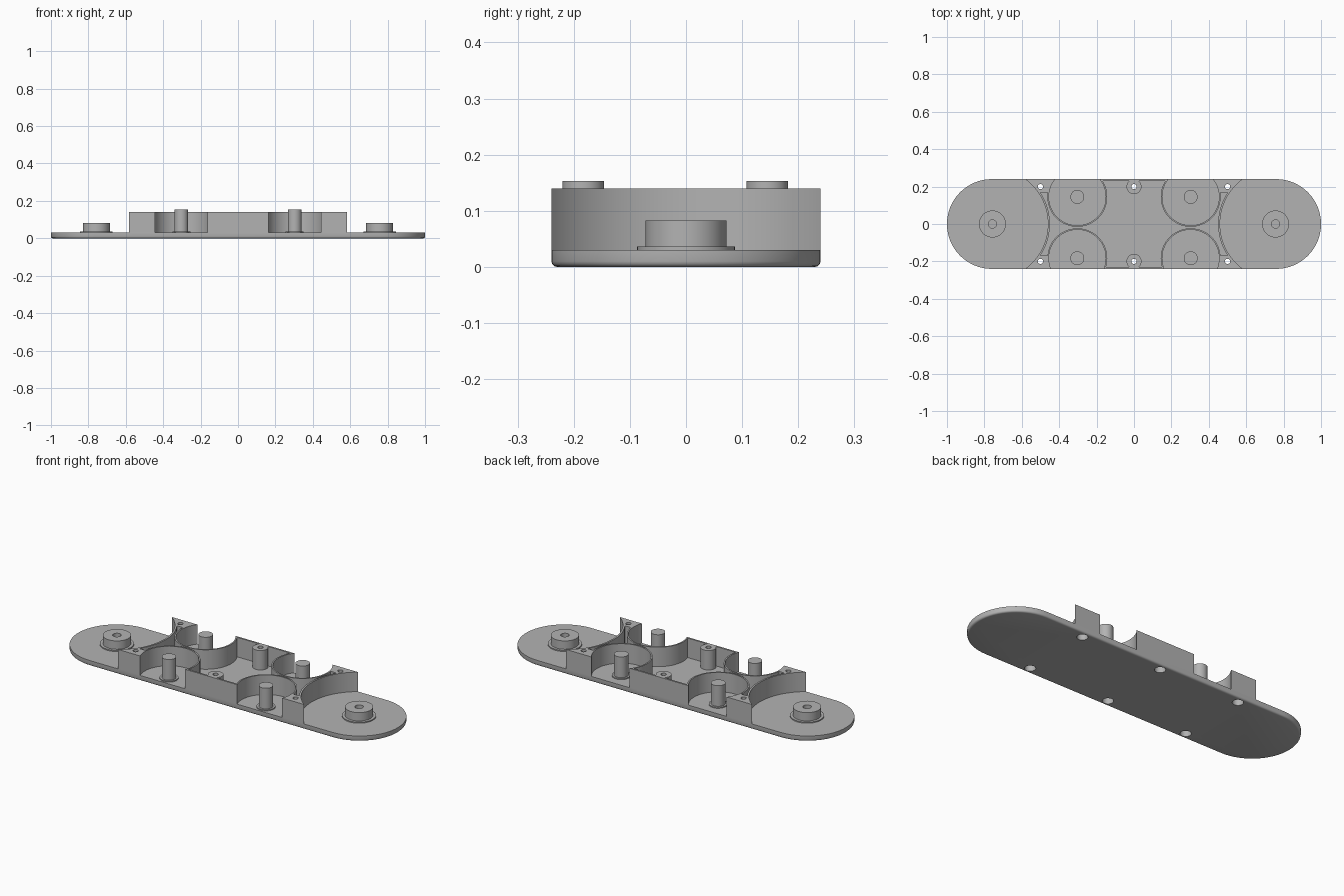
import bpy
import bmesh
import math

if "Cube" in bpy.data.objects:
    bpy.data.objects.remove(bpy.data.objects["Cube"], do_unlink=True)

HALF_L, HALF_W = 1.0, 0.24
FLOOR, WALL_TOP = 0.03, 0.14
HUB_X = 0.757
PIN_X, PIN_BACK, PIN_FRONT = 0.303, 0.145, -0.183
SCREWS = [(x, y) for x in (-0.5, 0, 0.5) for y in (-0.2, 0.2)]
PINS = [(x, y) for x in (-PIN_X, PIN_X) for y in (PIN_FRONT, PIN_BACK)]

grey = bpy.data.materials.new("plain grey")
grey.use_nodes = True
grey.diffuse_color = (0.45, 0.45, 0.45, 1)
grey.node_tree.nodes["Principled BSDF"].inputs["Base Color"].default_value = grey.diffuse_color


def finish(name, bm):
    bmesh.ops.recalc_face_normals(bm, faces=bm.faces)
    mesh = bpy.data.meshes.new(name)
    bm.to_mesh(mesh)
    bm.free()
    mesh.materials.append(grey)
    obj = bpy.data.objects.new(name, mesh)
    bpy.context.collection.objects.link(obj)
    return obj


def loft(name, rings):
    """Closed solid through a stack of matching outlines."""
    bm = bmesh.new()
    loops = [[bm.verts.new(p) for p in ring] for ring in rings]
    n = len(loops[0])
    for a, b in zip(loops, loops[1:]):
        for i in range(n):
            j = (i + 1) % n
            bm.faces.new((a[i], a[j], b[j], b[i]))
    bm.faces.new(loops[0])
    bm.faces.new(loops[-1])
    return finish(name, bm)


def lathe(name, x, y, profile, sides=48):
    """Solid of revolution from (radius, height) pairs."""
    angles = [2 * math.pi * i / sides for i in range(sides)]
    return loft(name, [[(x + r * math.cos(a), y + r * math.sin(a), z) for a in angles]
                       for r, z in profile])


def cylinder(name, x, y, r, z0, z1, sides=48):
    return lathe(name, x, y, [(r, z0), (r, z1)], sides)


def box(name, x0, x1, y0, y1, z0, z1):
    return loft(name, [[(x0, y0, z), (x1, y0, z), (x1, y1, z), (x0, y1, z)] for z in (z0, z1)])


def carve(obj, cutter, operation='DIFFERENCE'):
    mod = obj.modifiers.new("carve", 'BOOLEAN')
    mod.operation = operation
    mod.solver = 'EXACT'
    mod.object = cutter
    bpy.context.view_layer.objects.active = obj
    bpy.ops.object.modifier_apply(modifier=mod.name)
    bpy.data.objects.remove(cutter, do_unlink=True)


def stadium(inset, z):
    r, c, n = HALF_W - inset, HALF_L - HALF_W, 32
    pts = []
    for side in (1, -1):
        for i in range(n + 1):
            a = -math.pi / 2 + math.pi * i / n
            pts.append((side * (c + r * math.cos(a)), side * r * math.sin(a), z))
    return pts


# Base plate with rounded lower edge
plate = loft("base_plate", [stadium(i, z) for i, z in
                            ((0.01, 0), (0.005, 0.0015), (0.0015, 0.005), (0, 0.01), (0, FLOOR))])

# Raised wall block, scooped at the ends and at each pin well
walls = box("chassis_walls", -0.65, 0.65, -HALF_W, HALF_W, FLOOR, WALL_TOP)
for s in (-1, 1):
    carve(walls, cylinder("end_cutter", s * HUB_X, 0, 0.297, 0, 0.2, 128))
for x, y in PINS:
    carve(walls, cylinder("well_cutter", x, y, 0.152, 0, 0.2, 96))

# Central cavity, leaving thin ring walls, screw posts and solid corners
cavity = box("cavity_cutter", -0.55, 0.55, -0.23, 0.23, 0.01, 0.19)
for s in (-1, 1):
    carve(cavity, cylinder("end_wall", s * HUB_X, 0, 0.307, 0, 0.2, 128))
    carve(cavity, cylinder("post", 0, s * 0.2, 0.04, 0, 0.2))
    for t in (-1, 1):
        x0, x1 = sorted((s * 0.4, s * 0.7))
        y0, y1 = sorted((t * 0.168, t * 0.3))
        carve(cavity, box("corner", x0, x1, y0, y1, 0, 0.2))
for x, y in PINS:
    carve(cavity, cylinder("ring_wall", x, y, 0.16, 0, 0.2, 96))
carve(walls, cavity)

# Screw holes, wide from below and narrow on top
for x, y in SCREWS:
    for part in (plate, walls):
        carve(part, lathe("screw_cutter", x, y, [(0.028, -0.05), (0.028, 0.09),
                                                 (0.014, 0.09), (0.014, 0.2)], 32))

# Wheel hubs with a blind hole
hubs = []
for side, x in (("left", HUB_X), ("right", -HUB_X)):
    hubs.append(lathe("hub_" + side, x, 0, [
        (0.087, FLOOR), (0.087, 0.036), (0.072, 0.036), (0.072, 0.083),
        (0.022, 0.083), (0.022, 0.035)], 64))

# Upright pins with a small foot collar
pins = []
for x, y in PINS:
    name = "pin_" + ("front_" if y < 0 else "back_") + ("left" if x > 0 else "right")
    pins.append(lathe(name, x, y, [(0.048, FLOOR), (0.048, 0.036), (0.037, 0.036),
                                   (0.037, 0.153)]))

bpy.ops.object.select_all(action='DESELECT')
for obj in [plate, walls] + hubs + pins:
    obj.select_set(True)
bpy.context.view_layer.objects.active = plate
bpy.ops.object.shade_smooth_by_angle(angle=math.radians(30))
